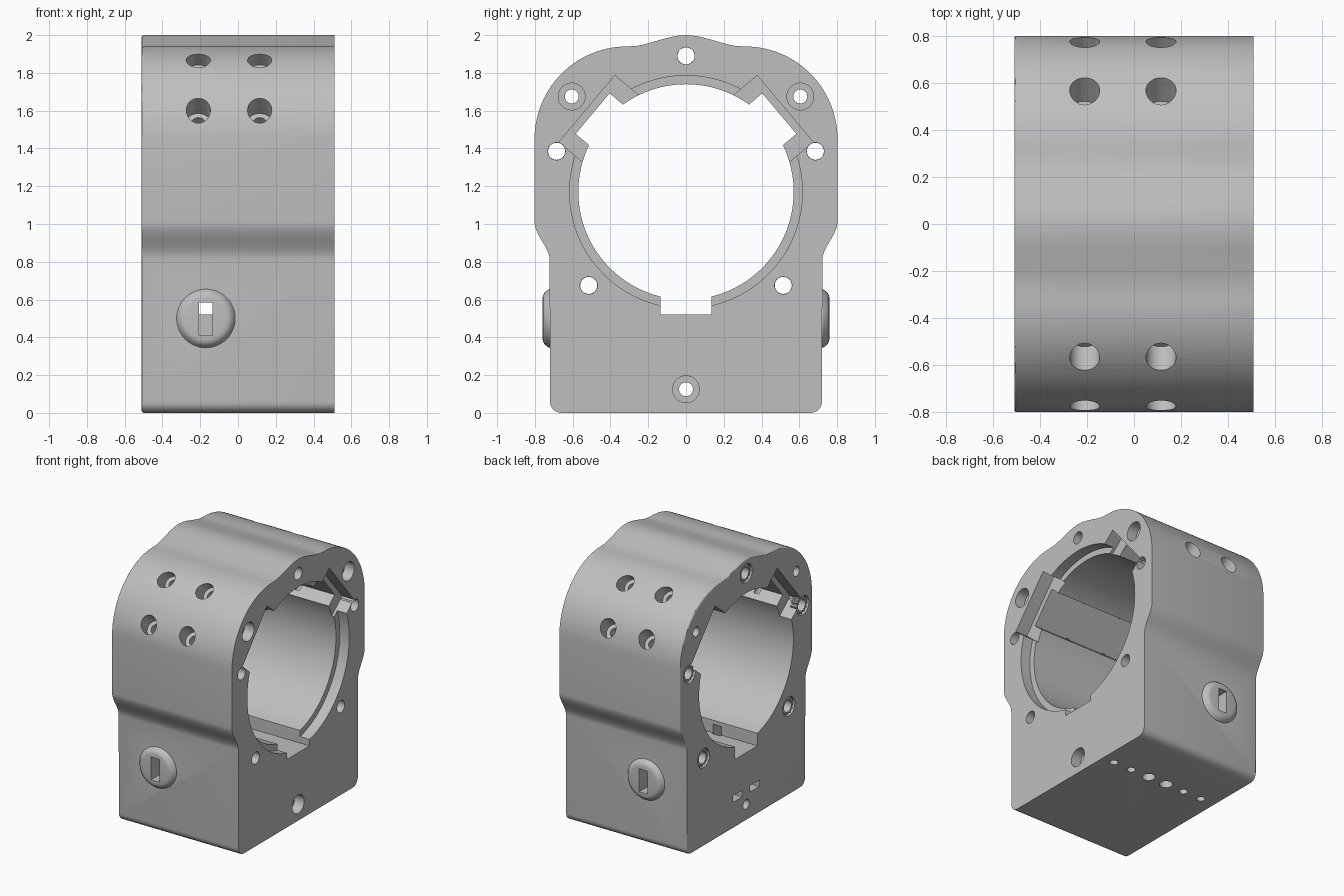
import bpy, bmesh
from math import sin, cos, pi, radians
from mathutils import Matrix, Vector

cube = bpy.data.objects.get("Cube")
if cube:
    bpy.data.objects.remove(cube, do_unlink=True)

gray = bpy.data.materials.new("machined_gray")
gray.use_nodes = True
color = (0.52, 0.52, 0.52, 1)
gray.diffuse_color = color
gray.node_tree.nodes["Principled BSDF"].inputs["Base Color"].default_value = color

HALF = 0.51            # half length along x
AXIS_Z = 1.17          # bore centre height
SLOT_X = -0.17         # side boss and slot position


def make(name, bm):
    bmesh.ops.recalc_face_normals(bm, faces=bm.faces)
    mesh = bpy.data.meshes.new(name)
    bm.to_mesh(mesh)
    bm.free()
    mesh.materials.append(gray)
    ob = bpy.data.objects.new(name, mesh)
    bpy.context.scene.collection.objects.link(ob)
    return ob


def arc(cy, cz, r, start, end, n):
    angles = [radians(start + (end - start) * i / n) for i in range(n + 1)]
    return [(cy + r * cos(a), cz + r * sin(a)) for a in angles]


def prism(bm, outline, x0, x1):
    verts = [bm.verts.new((x0, y, z)) for y, z in outline]
    face = bm.faces.new(verts)
    ext = bmesh.ops.extrude_face_region(bm, geom=[face])["geom"]
    bmesh.ops.translate(bm, vec=(x1 - x0, 0, 0),
                        verts=[v for v in ext if isinstance(v, bmesh.types.BMVert)])


def rod(bm, a, b, r, r2=None, seg=32):
    a, b = Vector(a), Vector(b)
    rot = (b - a).to_track_quat('Z', 'Y').to_matrix().to_4x4()
    bmesh.ops.create_cone(bm, cap_ends=True, segments=seg, radius1=r,
                          radius2=r if r2 is None else r2, depth=(b - a).length,
                          matrix=Matrix.Translation((a + b) / 2) @ rot)


def box(bm, lo, hi, frame=Matrix()):
    lo, hi = Vector(lo), Vector(hi)
    bmesh.ops.create_cube(bm, size=1, matrix=frame @ Matrix.Translation((lo + hi) / 2)
                          @ Matrix.Diagonal((*(hi - lo), 1)))


# Housing outline: rounded foot, flared waist, shoulder arc, crown bump
half = arc(0.66, 0.06, 0.06, -90, 0, 6)
for i in range(13):
    t = i / 12
    half.append((0.722 + 0.08 * t * t * (3 - 2 * t), 0.81 + 0.2 * t))
half += arc(0.312, 1.45, 0.49, 0, 90, 28)
half += [(0.26, 1.943), (0.22, 1.951), (0.1, 1.985), (0.05, 1.996)]
outline = half + [(0, 2.0)] + [(-y, z) for y, z in reversed(half)]

bm = bmesh.new()
prism(bm, outline, -HALF, HALF)
rim = [e for e in bm.edges if all(v.co.x < 0 for v in e.verts)]
bmesh.ops.bevel(bm, geom=rim, offset=0.012, segments=3, profile=0.5, affect='EDGES')
housing = make("housing", bm)
cutters = []


def modify(name, bm, operation='DIFFERENCE'):
    ob = make(name, bm)
    ob.hide_render = True
    cutters.append(ob)
    mod = housing.modifiers.new(name, 'BOOLEAN')
    mod.operation, mod.solver, mod.object = operation, 'EXACT', ob


# Domed round bosses on the front and back
bm = bmesh.new()
for s in (-1, 1):
    profile = [(0, -0.03), (0.157, -0.03), (0.155, 0.003), (0.147, 0.014), (0.138, 0.026),
               (0.125, 0.034), (0.11, 0.037), (0, 0.037)]
    pts = [bm.verts.new((SLOT_X + r, s * (0.722 + h), 0.5)) for r, h in profile]
    edges = [bm.edges.new(p) for p in zip(pts, pts[1:])]
    bmesh.ops.spin(bm, geom=pts + edges, cent=(SLOT_X, 0, 0.5), axis=(0, 1, 0),
                   angle=2 * pi, steps=48)
bmesh.ops.remove_doubles(bm, verts=bm.verts, dist=0.0005)
modify("side_bosses", bm, 'UNION')

# Main bore and its wider step at one end
for name, r, x0 in (("bore", 0.57, -0.6), ("bore_step", 0.616, HALF - 0.08)):
    bm = bmesh.new()
    rod(bm, (x0, 0, AXIS_Z), (0.6, 0, AXIS_Z), r, seg=128)
    modify(name, bm)

# Keyway at the bottom and two flat slots in the upper bore
frames = [Matrix.Translation((0, 0, AXIS_Z)) @ Matrix.Rotation(radians(a), 4, 'X')
          for a in (40, 140)]
bm = bmesh.new()
box(bm, (-0.6, -0.135, 0.52), (0.6, 0.135, 0.9))
for f in frames:
    box(bm, (-0.6, 0.4, -0.14), (0.6, 0.645, 0.14), f)
modify("bore_slots", bm)

# Wider pockets at both ends of the flat slots
bm = bmesh.new()
for f in frames:
    box(bm, (HALF - 0.1, 0.45, -0.23), (0.6, 0.685, 0.23), f)
    box(bm, (-0.6, 0.45, -0.23), (0.1 - HALF, 0.685, 0.23), f)
modify("slot_pockets", bm)

# Bolt holes along the length, counterbored at one end or the other
insert_spots = [(0, 1.89)] + [(s * y, z) for s in (-1, 1)
                              for y, z in ((0.685, 1.385), (0.515, 0.675))]
bolt_spots = [(0, 0.125), (-0.605, 1.675), (0.605, 1.675)]
bm = bmesh.new()
for y, z in insert_spots:
    rod(bm, (-0.6, y, z), (0.6, y, z), 0.046)
for y, z in bolt_spots:
    rod(bm, (-0.6, y, z), (0.6, y, z), 0.037)
modify("bolt_holes", bm)
bm = bmesh.new()
for y, z in insert_spots:
    rod(bm, (-0.6, y, z), (-HALF + 0.06, y, z), 0.072)
for y, z in bolt_spots:
    rod(bm, (HALF - 0.08, y, z), (0.6, y, z), 0.071)
modify("bolt_counterbores", bm)

# Screw holes sunk through the shoulders into the flat slots
for name, r, depth in (("shoulder_holes", 0.035, 0.6), ("shoulder_counterbores", 0.064, 0.77)):
    bm = bmesh.new()
    for f in frames:
        for x in (-0.21, 0.115):
            for t in (-0.168, 0.168):
                rod(bm, f @ Vector((x, depth, t)), f @ Vector((x, 1, t)), r)
    modify(name, bm)

# Side slots into the keyway, small end windows and the row of foot holes
bm = bmesh.new()
for s in (-1, 1):
    y0, y1 = sorted((s * 0.12, s * 0.8))
    box(bm, (SLOT_X - 0.036, y0, 0.41), (SLOT_X + 0.036, y1, 0.585))
    box(bm, (-0.6, s * 0.103 - 0.055, 0.2), (-0.4, s * 0.103 + 0.055, 0.25))
for i in range(6):
    x = 0.41 - 0.158 * i
    rod(bm, (x, 0.27, -0.1), (x, 0.27, 0.15), 0.046 if i in (2, 3) else 0.03)
modify("small_openings", bm)

# Bake the cuts and drop the helpers
graph = bpy.context.evaluated_depsgraph_get()
result = bpy.data.meshes.new_from_object(housing.evaluated_get(graph))
housing.modifiers.clear()
housing.data = result
for ob in cutters:
    bpy.data.objects.remove(ob, do_unlink=True)

# Knurled threaded inserts
parts = [housing]
for k, (y, z) in enumerate(insert_spots):
    bm = bmesh.new()
    n = 48
    rings = []
    for x in (-HALF + 0.01, -HALF + 0.06):
        for inner in (True, False):
            ring = []
            for i in range(n):
                r = 0.045 if inner else (0.066 if i % 4 < 2 else 0.056)
                a = 2 * pi * i / n
                ring.append(bm.verts.new((x, y + r * cos(a), z + r * sin(a))))
            rings.append(ring)
    loop = [rings[0], rings[1], rings[3], rings[2], rings[0]]
    for a, b in zip(loop, loop[1:]):
        for i in range(n):
            j = (i + 1) % n
            bm.faces.new((a[i], a[j], b[j], b[i]))
    parts.append(make(f"threaded_insert_{k + 1}", bm))

for ob in bpy.context.selected_objects:
    ob.select_set(False)
for ob in parts:
    ob.select_set(True)
bpy.context.view_layer.objects.active = housing
bpy.ops.object.shade_smooth_by_angle(angle=radians(30))
